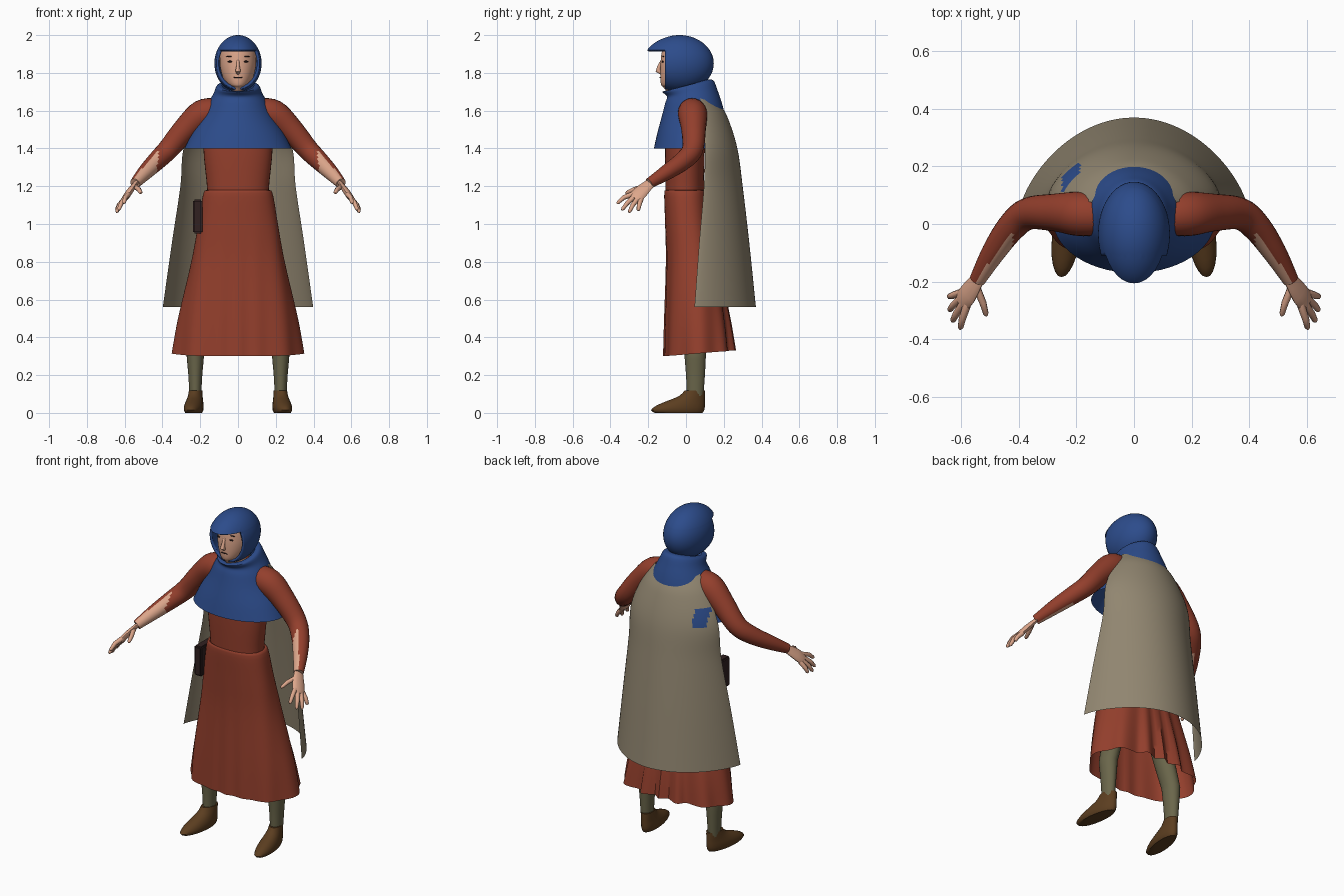
import bpy, bmesh, math
from mathutils import Vector, Matrix

if "Cube" in bpy.data.objects:
    bpy.data.objects.remove(bpy.data.objects["Cube"])


def material(name, r, g, b):
    m = bpy.data.materials.new(name)
    m.diffuse_color = [(c / 255) ** 2.2 for c in (r, g, b)] + [1]
    m.use_nodes = True
    m.node_tree.nodes["Principled BSDF"].inputs["Base Color"].default_value = m.diffuse_color
    return m


RED = material("rust_cloth", 146, 65, 48)
BLUE = material("blue_wool", 48, 77, 138)
TAN = material("tan_cape_cloth", 144, 133, 112)
SKIN = material("skin", 220, 165, 138)
BROWN = material("shoe_leather", 92, 64, 37)
OLIVE = material("olive_hose", 106, 102, 76)
DARK = material("dark_leather", 52, 38, 38)


def finish(bm, name, mats, angle=50):
    me = bpy.data.meshes.new(name)
    bm.to_mesh(me)
    bm.free()
    ob = bpy.data.objects.new(name, me)
    bpy.context.collection.objects.link(ob)
    for m in mats:
        me.materials.append(m)
    bpy.ops.object.select_all(action='DESELECT')
    ob.select_set(True)
    bpy.context.view_layer.objects.active = ob
    bpy.ops.object.shade_smooth_by_angle(angle=math.radians(angle))
    return ob


def skin_rings(bm, rings, closed=True, caps=True):
    vs = [[bm.verts.new(p) for p in r] for r in rings]
    n = len(vs[0])
    for a, b in zip(vs, vs[1:]):
        for i in range(n if closed else n - 1):
            j = (i + 1) % n
            bm.faces.new((a[i], a[j], b[j], b[i]))
    if caps:
        bm.faces.new(vs[0][::-1])
        bm.faces.new(vs[-1])


def smooth_levels(levels, sub):
    """Catmull-Rom interpolation between profile levels."""
    out = []
    for i in range(len(levels) - 1):
        p = [levels[max(0, min(len(levels) - 1, k))] for k in (i - 1, i, i + 1, i + 2)]
        for s in range(sub):
            t = s / sub
            out.append([0.5 * (2 * b + (c - a) * t + (2 * a - 5 * b + 4 * c - d) * t * t
                               + (3 * b - a - 3 * c + d) * t ** 3) for a, b, c, d in zip(*p)])
    return out + [list(levels[-1])]


def loft(name, levels, mats, n=40, sub=4, half=False, px=1, py=1, warp=None, caps=False, rule=None):
    """Levels, bottom to top: z, half width, front y, back y, tilt."""
    rings = []
    for z, w, yf, yb, tilt in smooth_levels(levels, sub):
        mid, dep = (yf, yb - yf) if half else ((yf + yb) / 2, (yb - yf) / 2)
        ring = []
        for i in range(n + 1 if half else n):
            a = math.pi * i / n * (1 if half else 2)
            c, s = math.cos(a), math.sin(a)
            u = math.copysign(abs(s) ** py, s)
            p = Vector((w * math.copysign(abs(c) ** px, c), mid + dep * u, z + tilt * u))
            ring.append(warp(p) if warp else p)
        rings.append(ring)
    bm = bmesh.new()
    skin_rings(bm, rings, not half, caps)
    if rule:
        for f in bm.faces:
            f.material_index = rule(f)
    return finish(bm, name, mats)


def tube(bm, pts, radii, across=(0, 0, 1), flat=1, n=12, s=1):
    pts = [Vector(p) for p in pts]
    rings = []
    for i, (p, r) in enumerate(zip(pts, radii)):
        t = (pts[min(i + 1, len(pts) - 1)] - pts[max(i - 1, 0)]).normalized()
        u = Vector(across)
        u = (u - t * u.dot(t)).normalized()
        v = t.cross(u)
        ring = []
        for k in range(n):
            a = 2 * math.pi * k / n
            q = p + u * (r * math.cos(a)) + v * (r * flat * math.sin(a))
            ring.append((q.x * s, q.y, q.z))
        rings.append(ring)
    skin_rings(bm, rings)
    bmesh.ops.recalc_face_normals(bm, faces=bm.faces)


def blob(name, loc, size, mat):
    bm = bmesh.new()
    bmesh.ops.create_uvsphere(bm, u_segments=12, v_segments=8, radius=1,
                              matrix=Matrix.Translation(loc) @ Matrix.Diagonal((*size, 1)))
    return finish(bm, name, [mat])


# Skirt with folds that deepen toward the hem and the back
def folds(p):
    k = max(0, (1.17 - p.z) / 0.87) ** 1.5
    c = Vector((0, 0.06))
    a = math.atan2(p.y - c.y, p.x)
    back = max(0, math.sin(a))
    m = 1 + k * ((0.025 + 0.07 * back) * math.cos(12 * a) + 0.012 * math.sin(7 * a))
    return Vector((p.x * m, c.y + (p.y - c.y) * m, p.z))


loft("skirt", [(0.315, 0.342, -0.115, 0.25, 0.015), (0.5, 0.312, -0.112, 0.225, 0.01),
               (0.8, 0.247, -0.105, 0.17, 0), (1.0, 0.212, -0.11, 0.13, 0),
               (1.165, 0.182, -0.115, 0.108, 0), (1.17, 0.155, -0.1, 0.09, 0)],
     [RED], n=120, sub=5, px=0.85, py=0.85, warp=folds)

# Torso of the tunic
loft("tunic_torso", [(1.1, 0.17, -0.105, 0.095, 0), (1.18, 0.163, -0.108, 0.095, 0),
                     (1.4, 0.183, -0.11, 0.1, 0), (1.55, 0.17, -0.095, 0.11, 0),
                     (1.64, 0.12, -0.06, 0.1, 0), (1.68, 0.06, -0.04, 0.08, 0)],
     [RED], px=0.9, py=0.9, caps=True)

# Cape: open half shell with a small blue patch
loft("cape", [(0.56, 0.398, 0.045, 0.37, 0), (0.9, 0.35, 0.07, 0.335, 0), (1.2, 0.305, 0.095, 0.30, 0),
              (1.4, 0.288, 0.10, 0.272, 0), (1.57, 0.215, 0.09, 0.222, -0.01),
              (1.665, 0.145, 0.075, 0.18, -0.03)],
     [TAN, BLUE], n=64, sub=7, half=True, py=1.4,
     rule=lambda f: int(-0.25 < f.calc_center_median().x < -0.19 and 1.41 < f.calc_center_median().z < 1.50))

# Shoulder mantle with a rolled collar
loft("mantle", [(1.40, 0.283, -0.17, 0.205, 0), (1.48, 0.245, -0.152, 0.205, 0),
                (1.57, 0.192, -0.128, 0.205, 0), (1.64, 0.158, -0.11, 0.19, 0),
                (1.69, 0.13, -0.10, 0.168, 0.015), (1.73, 0.112, -0.125, 0.145, 0.03),
                (1.735, 0.085, -0.09, 0.11, 0.03)],
     [BLUE], n=56)

# Hood: ellipsoid shell with the face opening cut away
bm = bmesh.new()
bmesh.ops.create_uvsphere(bm, u_segments=48, v_segments=32, radius=1,
                          matrix=Matrix.Translation((0, -0.035, 1.85)) @ Matrix.Diagonal((0.125, 0.182, 0.15, 1)))
for co, no in (((0, -0.11, 0), (0, 1, 0)), ((0, 0, 1.92), (0, 0, 1))):
    bmesh.ops.bisect_plane(bm, geom=bm.verts[:] + bm.edges[:] + bm.faces[:], plane_co=co, plane_no=no)
gone = [f for f in bm.faces if f.calc_center_median().y < -0.11 and f.calc_center_median().z < 1.92]
bmesh.ops.delete(bm, geom=gone, context='FACES')
for v in bm.verts:  # pull the brim forward
    if v.co.y < -0.11:
        v.co.y -= 0.12 * (-0.11 - v.co.y)
hood = finish(bm, "hood", [BLUE])
mod = hood.modifiers.new("thickness", 'SOLIDIFY')
mod.thickness, mod.offset = 0.014, -1

# Head and face
loft("head", [(1.64, 0.05, -0.06, 0.07, 0), (1.718, 0.035, -0.115, 0.05, 0), (1.738, 0.06, -0.132, 0.06, 0),
              (1.79, 0.085, -0.136, 0.08, 0), (1.86, 0.097, -0.134, 0.1, 0),
              (1.93, 0.088, -0.122, 0.09, 0), (1.97, 0.05, -0.08, 0.05, 0)], [SKIN], caps=True)
bm = bmesh.new()
tube(bm, [(0, -0.126, 1.868), (0, -0.142, 1.835), (0, -0.148, 1.812), (0, -0.128, 1.798)],
     [0.007, 0.009, 0.014, 0.01], across=(1, 0, 0))
finish(bm, "nose", [SKIN])
blob("mouth", (0, -0.136, 1.776), (0.026, 0.004, 0.003), DARK)
for s, side in ((-1, "left"), (1, "right")):
    blob(side + "_eye", (s * 0.04, -0.123, 1.86), (0.015, 0.005, 0.005), DARK)
    blob(side + "_brow", (s * 0.043, -0.120, 1.886), (0.02, 0.005, 0.003), DARK)

    # Arm: sleeve open along the inner forearm
    bm = bmesh.new()
    path = smooth_levels([(0.11, 0.03, 1.595), (0.19, 0.035, 1.58), (0.28, 0.04, 1.50), (0.37, 0.035, 1.395),
                          (0.43, -0.015, 1.335), (0.49, -0.10, 1.275), (0.545, -0.195, 1.215)], 5)
    rad = smooth_levels([(0.07,), (0.077,), (0.065,), (0.056,), (0.05,), (0.041,), (0.028,)], 5)
    tube(bm, path, [r[0] for r in rad], n=24, s=s)
    bm.normal_update()
    for f in bm.faces:
        inner = f.normal.dot(Vector((-0.8 * s, -0.55, -0.2)))
        f.material_index = int(f.calc_center_median().x * s > 0.425 and inner > 0)
    finish(bm, side + "_arm", [RED, SKIN])

    # Hand: flat palm, four fingers and a thumb
    bm = bmesh.new()
    tube(bm, [(0.535, -0.18, 1.225), (0.555, -0.21, 1.198), (0.575, -0.24, 1.17), (0.592, -0.262, 1.145),
              (0.6, -0.274, 1.132)], [0.027, 0.034, 0.041, 0.041, 0.034],
         across=(-0.42, -0.77, 0.45), flat=0.42, s=s)
    for base, mid, tip in (((0.58, -0.28, 1.158), (0.597, -0.33, 1.14), (0.605, -0.366, 1.108)),
                           ((0.588, -0.267, 1.15), (0.618, -0.312, 1.11), (0.632, -0.34, 1.073)),
                           ((0.596, -0.252, 1.14), (0.628, -0.282, 1.1), (0.643, -0.302, 1.06)),
                           ((0.602, -0.239, 1.13), (0.63, -0.248, 1.1), (0.645, -0.253, 1.07)),
                           ((0.55, -0.215, 1.2), (0.525, -0.275, 1.183), (0.513, -0.32, 1.163))):
        tube(bm, [base, mid, Vector(mid).lerp(Vector(tip), 0.8), tip], [0.014, 0.0125, 0.01, 0.004],
             across=(-0.42, -0.77, 0.45), n=8, s=s)
    finish(bm, side + "_hand", [SKIN])

    # Leg and shoe
    def lean(p, s=s):
        return Vector((p.x + s * (0.226 - 0.25 * max(0, p.z - 0.32)), p.y, p.z))

    def toe_out(p, s=s):
        return Vector((p.x + s * (0.23 - 0.12 * p.y), p.y, p.z))

    loft(side + "_leg", [(0.09, 0.031, 0.005, 0.092, 0), (0.2, 0.037, 0.0, 0.1, 0), (0.32, 0.047, -0.01, 0.105, 0),
                         (0.5, 0.055, -0.03, 0.1, 0), (0.95, 0.075, -0.07, 0.08, 0)],
         [OLIVE], n=24, warp=lean, caps=True)
    loft(side + "_shoe", [(0.0, 0.042, -0.165, 0.088, 0), (0.015, 0.049, -0.185, 0.097, 0),
                          (0.04, 0.049, -0.155, 0.1, 0), (0.065, 0.043, -0.095, 0.1, 0),
                          (0.09, 0.038, -0.035, 0.1, 0), (0.118, 0.035, -0.008, 0.1, 0)],
         [BROWN], n=24, sub=2, warp=toe_out, caps=True)

# Pouch on the hip
bm = bmesh.new()
bmesh.ops.create_cube(bm, size=1, matrix=Matrix.Translation((-0.213, -0.02, 1.04))
                      @ Matrix.Diagonal((0.052, 0.13, 0.18, 1)))
bmesh.ops.bevel(bm, geom=bm.edges[:], offset=0.008, segments=2, affect='EDGES')
finish(bm, "pouch", [DARK], 35)
